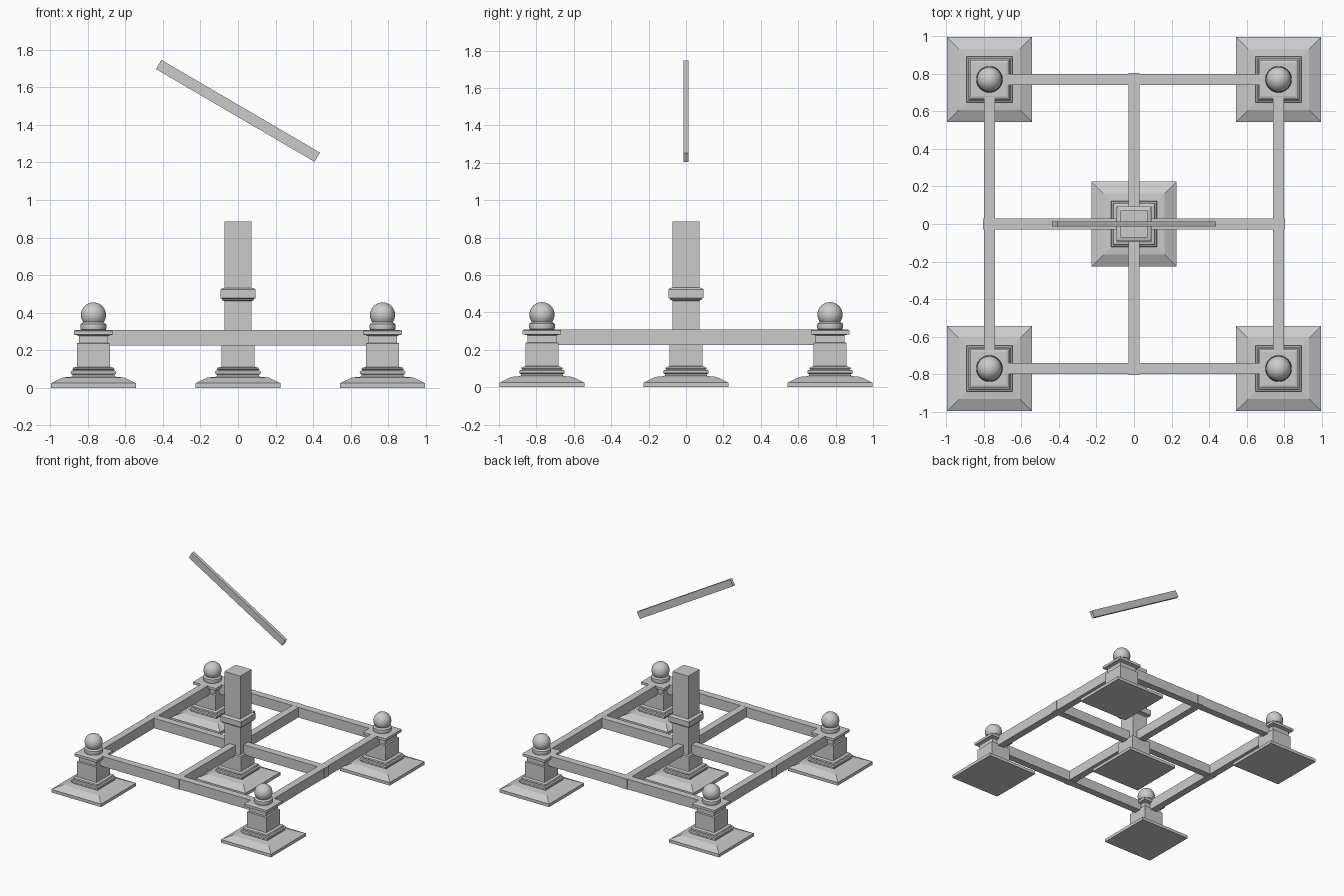
import bpy, bmesh, math
from mathutils import Matrix

if "Cube" in bpy.data.objects:
    bpy.data.objects.remove(bpy.data.objects["Cube"])


def lathe(name, profile, loc, sides=4, smooth=False):
    """Stack (half width, z) rings into a closed solid; 4 sides gives a square post."""
    bm = bmesh.new()
    k = 1 / math.cos(math.pi / 4) if sides == 4 else 1
    off = math.pi / 4 if sides == 4 else 0
    rings = []
    for r, z in profile:
        rings.append([bm.verts.new((r * k * math.cos(off + 2 * math.pi * i / sides),
                                    r * k * math.sin(off + 2 * math.pi * i / sides), z))
                      for i in range(sides)])
    for a, b in zip(rings, rings[1:]):
        for i in range(sides):
            j = (i + 1) % sides
            bm.faces.new((a[i], a[j], b[j], b[i]))
    bm.faces.new(rings[0][::-1])
    bm.faces.new(rings[-1])
    return finish(name, bm, loc, smooth)


def finish(name, bm, loc, smooth=False):
    me = bpy.data.meshes.new(name)
    bm.to_mesh(me)
    bm.free()
    ob = bpy.data.objects.new(name, me)
    ob.location = loc
    bpy.context.collection.objects.link(ob)
    if smooth:
        bpy.ops.object.select_all(action='DESELECT')
        ob.select_set(True)
        bpy.context.view_layer.objects.active = ob
        bpy.ops.object.shade_smooth_by_angle()
    return ob


def box(name, size, loc, angle_y=0):
    bm = bmesh.new()
    bmesh.ops.create_cube(bm, size=1, matrix=Matrix.Diagonal((*size, 1)))
    ob = finish(name, bm, loc)
    ob.rotation_euler.y = angle_y
    return ob


P = 0.77
W = 0.058

# Stepped foot shared by every post
foot = [(0.226, 0), (0.226, 0.025), (0.163, 0.055), (0.12, 0.059), (0.112, 0.062),
        (0.112, 0.07), (0.12, 0.075), (0.122, 0.084), (0.12, 0.09), (0.108, 0.093),
        (0.108, 0.096), (0.112, 0.1), (0.108, 0.107), (0.088, 0.112), (0.088, 0.237)]
# Stepped cap of the corner posts
cap = [(0.077, 0.24), (0.077, 0.275), (0.104, 0.282), (0.104, 0.303), (0.077, 0.309)]
cap = [(0.077, 0.24), (0.077, 0.276), (0.083, 0.279), (0.103, 0.283), (0.103, 0.304), (0.09, 0.309)]
# Round collar below the ball
collar = [(0.06, 0.305), (0.067, 0.31), (0.07, 0.325), (0.068, 0.34), (0.058, 0.345), (0.05, 0.355)]

# Corner posts with ball finials
for x in (-P, P):
    for y in (-P, P):
        lathe("corner_post", foot + cap, (x, y, 0))
        lathe("finial_collar", collar, (x, y, 0), 32, True)
        bm = bmesh.new()
        bmesh.ops.create_uvsphere(bm, u_segments=32, v_segments=16, radius=0.067)
        finish("finial_ball", bm, (x, y, 0.388), True)

# Central post with its raised band
lathe("center_post", foot + [(0.072, 0.24), (0.072, 0.885)], (0, 0, 0))
lathe("center_band", [(0.072, 0.462), (0.085, 0.468), (0.085, 0.474), (0.094, 0.478),
                      (0.094, 0.523), (0.085, 0.53), (0.072, 0.533)], (0, 0, 0))

# Outer rails and the cross rails
Z, H = 0.266, 0.083
for s in (-P, P):
    box("outer_rail_x", (2 * P, W, H), (0, s, Z))
    box("outer_rail_y", (W, 2 * P, H), (s, 0, Z))
box("cross_rail_x", (1.61, W, H - 0.002), (0, 0, Z))
box("cross_rail_y", (W, 1.61, H - 0.002), (0, 0, Z))

# Tilted bar above the post
box("tilted_bar", (0.978, 0.027, 0.057), (0, 0, 1.475), math.radians(30.3))
